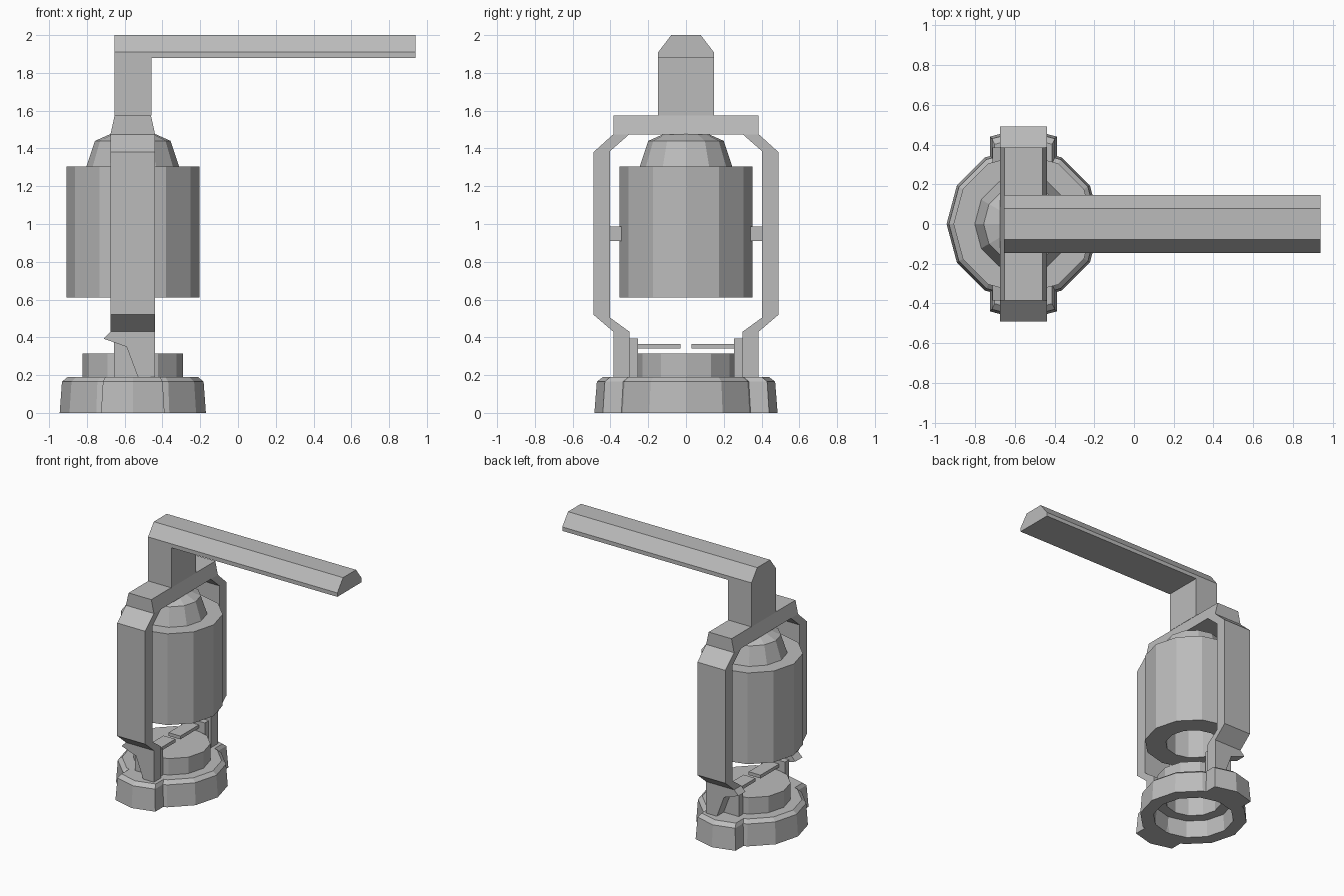
import bpy, bmesh, math
from mathutils import Vector

cube = bpy.data.objects.get("Cube")
if cube:
    bpy.data.objects.remove(cube, do_unlink=True)

CX = -0.557  # lantern axis
SIDES = 12
GREY = (0.5, 0.5, 0.5, 1)

metal = bpy.data.materials.new("plain_grey")
metal.use_nodes = True
metal.diffuse_color = GREY
metal.node_tree.nodes["Principled BSDF"].inputs["Base Color"].default_value = GREY


def finish(name, bm):
    bmesh.ops.remove_doubles(bm, verts=bm.verts, dist=1e-5)
    bmesh.ops.recalc_face_normals(bm, faces=bm.faces)
    mesh = bpy.data.meshes.new(name)
    bm.to_mesh(mesh)
    bm.free()
    mesh.materials.append(metal)
    obj = bpy.data.objects.new(name, mesh)
    bpy.context.collection.objects.link(obj)
    return obj


def loft(name, rings):
    """Solid skinned through closed rings, capped at both ends."""
    bm = bmesh.new()
    loops = [[bm.verts.new(p) for p in ring] for ring in rings]
    n = len(loops[0])
    for a, b in zip(loops, loops[1:]):
        for i in range(n):
            j = (i + 1) % n
            bm.faces.new((a[i], a[j], b[j], b[i]))
    bm.faces.new(loops[0])
    bm.faces.new(loops[-1])
    return finish(name, bm)


def extrude_x(name, outline, x0, x1):
    return loft(name, [[(x, y, z) for y, z in outline] for x in (x0, x1)])


def extrude_y(name, outline, y0, y1):
    return loft(name, [[(x, y, z) for x, z in outline] for y in (y0, y1)])


def box(name, lo, hi):
    outline = [(lo[1], lo[2]), (hi[1], lo[2]), (hi[1], hi[2]), (lo[1], hi[2])]
    return extrude_x(name, outline, lo[0], hi[0])


def lathe(name, profile):
    """Spin an open (radius, height) profile around the lantern axis."""
    bm = bmesh.new()
    verts = [bm.verts.new((CX + r, 0, z)) for r, z in profile]
    edges = [bm.edges.new(pair) for pair in zip(verts, verts[1:])]
    bmesh.ops.spin(bm, geom=verts + edges, cent=(CX, 0, 0), axis=(0, 0, 1),
                   angle=math.tau, steps=SIDES)
    return finish(name, bm)


# Stepped base, hollow underneath
lathe("base", [(0, 0.315), (0.267, 0.315), (0.267, 0.19), (0.345, 0.19),
               (0.375, 0.165), (0.387, 0), (0.29, 0), (0.28, 0.13),
               (0.2, 0.13), (0.2, 0.28), (0, 0.28)])

# Hollow drum with a domed cap
lathe("drum", [(0, 1.49), (0.11, 1.48), (0.2, 1.44), (0.245, 1.305),
               (0.352, 1.305), (0.352, 0.61), (0.2, 0.61), (0.2, 1.28), (0, 1.28)])

W0, W1 = CX - 0.118, CX + 0.118  # strap width
for side, word in ((-1, "front"), (1, "back")):
    # Bent side strap
    strap = [(0.385, 0.43), (0.49, 0.52), (0.49, 1.38), (0.385, 1.475),
             (0.30, 1.475), (0.403, 1.385), (0.403, 0.505), (0.30, 0.43)]
    extrude_x(word + "_strap", [(side * y, z) for y, z in strap], W0, W1)

    # Hooked foot of the strap
    foot = [(W0, 0.43), (W0 - 0.037, 0.393), (-0.59, 0.35), (-0.53, 0.19),
            (W1, 0.19), (W1, 0.43)]
    extrude_y(word + "_hooked_foot", foot, side * 0.30, side * 0.385)

    # Inner clip and its thin finger
    y0, y1 = sorted((side * 0.253, side * 0.303))
    box(word + "_clip", (CX - 0.1, y0, 0.19), (CX + 0.1, y1, 0.393))
    y0, y1 = sorted((side * 0.03, side * 0.253))
    box(word + "_finger", (CX - 0.05, y0, 0.34), (CX + 0.05, y1, 0.365))

    # Pivot peg between strap and drum
    y0, y1 = sorted((side * 0.335, side * 0.405))
    box(word + "_peg", (CX - 0.038, y0, 0.91), (CX + 0.038, y1, 0.987))

    # Tapered lug on the base
    rings = []
    for half, reach, z in ((0.168, 0.485, 0), (0.158, 0.472, 0.165), (0.145, 0.44, 0.19)):
        corner = reach - half * math.tan(math.pi / SIDES)
        pts = [(-half, 0.285), (-half, corner), (0, reach), (half, corner), (half, 0.285)]
        rings.append([(CX + x, side * y, z) for x, y in pts])
    loft(word + "_lug", rings)

# Tapered crossbar joining the straps
crossbar = [(W0, 1.475), (W0 + 0.022, 1.575), (W1 - 0.022, 1.575), (W1, 1.475)]
extrude_y("crossbar", crossbar, -0.385, 0.385)

# Upright stem and chamfered top arm
S0, S1 = CX - 0.098, CX + 0.098
box("stem", (S0, -0.147, 1.575), (S1, 0.147, 1.88))
arm = [(-0.147, 1.88), (-0.147, 1.91), (-0.078, 2), (0.078, 2), (0.147, 1.91), (0.147, 1.88)]
extrude_x("top_arm", arm, S0, 0.94)
